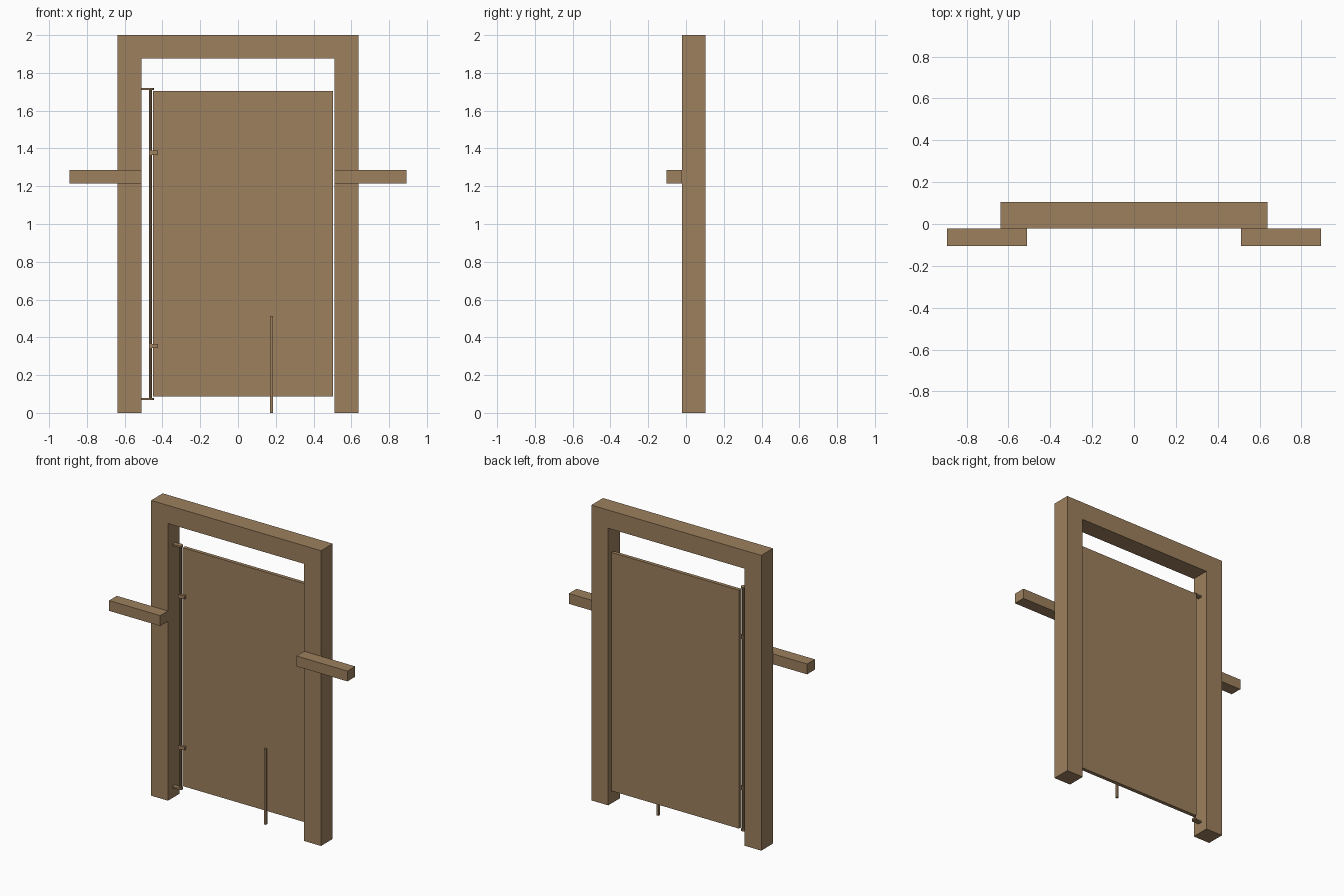
import bpy, bmesh
from mathutils import Matrix

if "Cube" in bpy.data.objects:
    bpy.data.objects.remove(bpy.data.objects["Cube"])

wood = bpy.data.materials.new("brown_wood")
wood.diffuse_color = (0.337, 0.216, 0.112, 1)
wood.use_nodes = True
wood.node_tree.nodes["Principled BSDF"].inputs["Base Color"].default_value = wood.diffuse_color


def finish(name, bm):
    bmesh.ops.recalc_face_normals(bm, faces=bm.faces)
    me = bpy.data.meshes.new(name)
    bm.to_mesh(me)
    bm.free()
    me.materials.append(wood)
    ob = bpy.data.objects.new(name, me)
    bpy.context.collection.objects.link(ob)
    return ob


def box(name, x, y, z):
    """Box from (min, max) pairs on each axis."""
    bm = bmesh.new()
    bmesh.ops.create_cube(bm, size=1)
    for v in bm.verts:
        for i, (a, b) in enumerate((x, y, z)):
            v.co[i] = a if v.co[i] < 0 else b
    return finish(name, bm)


def rod(name, x, y, z, r, sides=8):
    """Upright cylinder between two heights."""
    bm = bmesh.new()
    bmesh.ops.create_cone(bm, cap_ends=True, segments=sides, radius1=r, radius2=r,
                          depth=z[1] - z[0],
                          matrix=Matrix.Translation((x, y, (z[0] + z[1]) / 2)))
    return finish(name, bm)


# Door frame: one U-shaped profile pushed back in y
outer, inner, top, under = 0.637, 0.51, 2.0, 1.877
outline = [(-outer, 0), (-outer, top), (outer, top), (outer, 0),
           (inner, 0), (inner, under), (-inner, under), (-inner, 0)]
bm = bmesh.new()
face = bm.faces.new([bm.verts.new((x, -0.021, z)) for x, z in outline])
ext = bmesh.ops.extrude_face_region(bm, geom=[face])
bmesh.ops.translate(bm, vec=(0, 0.125, 0),
                    verts=[g for g in ext["geom"] if isinstance(g, bmesh.types.BMVert)])
finish("door_frame", bm)

# Rails running outward from the posts
box("rail_left", (-0.893, -inner), (-0.104, -0.021), (1.215, 1.285))
box("rail_right", (inner, 0.893), (-0.104, -0.021), (1.215, 1.285))

# Door panel
box("door_panel", (-0.45, 0.504), (0.05, 0.075), (0.088, 1.703))

# Hinge rod and the straps that join it to the panel
hx, hy = -0.463, 0.044
rod("hinge_rod", hx, hy, (0.07, 1.716), 0.009)
for label, z in (("lower", 0.354), ("upper", 1.377)):
    box("hinge_strap_" + label, (-0.472, -0.424), (0.032, 0.051), (z - 0.011, z + 0.011))

# Brackets that hold the rod to the post
for label, z in (("lower", 0.074), ("upper", 1.715)):
    box("bracket_" + label, (-inner, hx), (0.026, 0.056), (z - 0.005, z + 0.005))
    rod("bracket_eye_" + label, hx, hy, (z - 0.006, z + 0.006), 0.018)

# Drop bolt on the front of the panel
box("drop_bolt", (0.169, 0.184), (0.036, 0.051), (0, 0.513))
